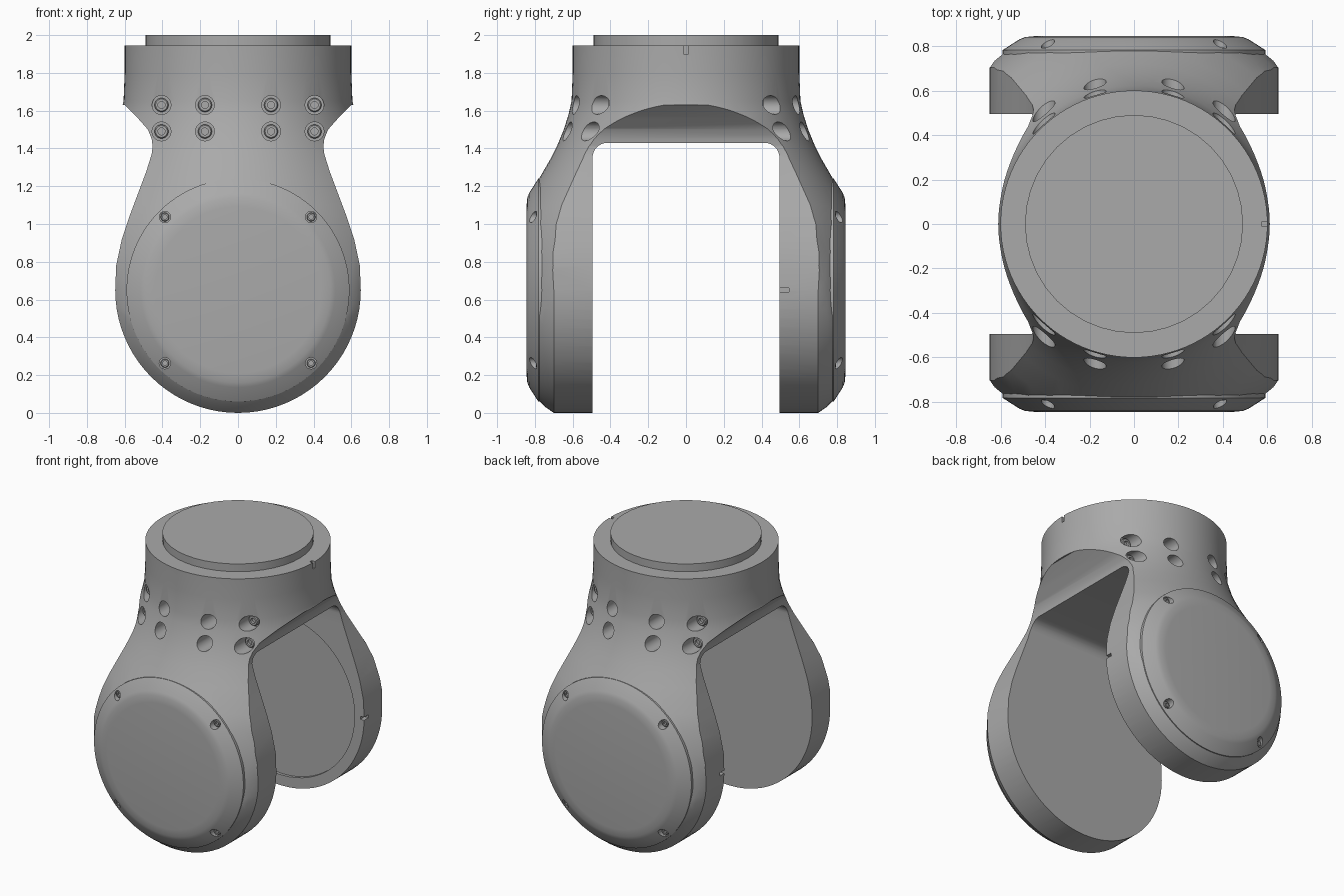
import bpy, bmesh, math
from mathutils import Matrix, Vector

cube = bpy.data.objects.get("Cube")
if cube:
    bpy.data.objects.remove(cube, do_unlink=True)

grey = bpy.data.materials.new("plain grey")
grey.use_nodes = True
grey.diffuse_color = (0.4, 0.4, 0.4, 1)
grey.node_tree.nodes["Principled BSDF"].inputs["Base Color"].default_value = (0.4, 0.4, 0.4, 1)

HUB = 0.65      # height of the joint axis, also the arm radius
SLOT = 0.495    # half the gap between the arms


def make(name, bm):
    bmesh.ops.recalc_face_normals(bm, faces=bm.faces)
    mesh = bpy.data.meshes.new(name)
    bm.to_mesh(mesh)
    bm.free()
    mesh.materials.append(grey)
    ob = bpy.data.objects.new(name, mesh)
    bpy.context.collection.objects.link(ob)
    return ob


def lathe(name, profile, matrix=Matrix(), segments=64):
    """Revolve (radius, height) points about z, then place with a matrix."""
    bm = bmesh.new()
    vs = [bm.verts.new((r, 0, z)) for r, z in profile]
    es = [bm.edges.new(p) for p in zip(vs, vs[1:])]
    bmesh.ops.spin(bm, geom=vs + es, axis=(0, 0, 1), cent=(0, 0, 0),
                   angle=2 * math.pi, steps=segments)
    bmesh.ops.remove_doubles(bm, verts=bm.verts, dist=1e-5)
    bm.transform(matrix)
    return make(name, bm)


def prism(name, points, direction):
    """Extrude a closed outline of 3D points along a direction."""
    bm = bmesh.new()
    face = bm.faces.new([bm.verts.new(p) for p in points])
    ext = bmesh.ops.extrude_face_region(bm, geom=[face])
    moved = [g for g in ext["geom"] if isinstance(g, bmesh.types.BMVert)]
    bmesh.ops.translate(bm, verts=moved, vec=direction)
    return make(name, bm)


def outward(side, x=0, z=0):
    """Matrix that turns local z towards the front (-1) or back (+1)."""
    return Matrix.Translation((x, 0, z)) @ Matrix.Rotation(-side * math.pi / 2, 4, "X")


def box(name, centre, size):
    bm = bmesh.new()
    bmesh.ops.create_cube(bm, size=1, matrix=Matrix.Translation(centre) @ Matrix.Diagonal((*size, 1)))
    return make(name, bm)


def boolean(target, cutter, operation="DIFFERENCE"):
    mod = target.modifiers.new("cut", "BOOLEAN")
    mod.object, mod.operation, mod.solver = cutter, operation, "EXACT"
    bpy.context.view_layer.objects.active = target
    bpy.ops.object.modifier_apply(modifier=mod.name)
    bpy.data.objects.remove(cutter, do_unlink=True)


def smooth(ob, angle=25):
    bpy.ops.object.select_all(action="DESELECT")
    ob.select_set(True)
    bpy.context.view_layer.objects.active = ob
    bpy.ops.object.shade_smooth_by_angle(angle=math.radians(angle))


# Flared body of revolution, round at the collar
body = lathe("fork_body", [
    (0, 1.945), (0.6, 1.945), (0.6, 1.8), (0.606, 1.65), (0.622, 1.58), (0.647, 1.5),
    (0.68, 1.42), (0.72, 1.34), (0.775, 1.245), (0.86, 1.1), (0.905, 1.0),
    (0.945, 0.85), (0.965, 0.7), (0.965, -0.1), (0, -0.1)], segments=96)

# Front outline: round arm end, narrow waist, wide collar
arc = [(HUB * math.sin(a), HUB - HUB * math.cos(a))
       for a in (math.pi / 2 * i / 20 for i in range(1, 21))]
right = arc + [(0.645, 0.78), (0.615, 0.92), (0.575, 1.04), (0.53, 1.16), (0.485, 1.28),
               (0.457, 1.37), (0.452, 1.41), (0.457, 1.45), (0.477, 1.5), (0.53, 1.56),
               (0.6, 1.63), (0.7, 1.64), (0.7, 2.1)]
outline = [(0, 0)] + right + [(-x, z) for x, z in reversed(right)]
boolean(body, prism("outline_tool", [(x, -1.2, z) for x, z in outline], (0, 2.4, 0)), "INTERSECT")

# Flat outer faces with a bevelled rim round the arm ends
bm = bmesh.new()
for y, r in ((0.7, HUB), (0.75, 0.615), (0.78, 0.585)):
    for i in range(41):
        a = math.pi * (1 + i / 40)
        for s in (-1, 1):
            bm.verts.new((r * math.cos(a), s * y, HUB + r * math.sin(a)))
    for x in (-r, r):
        for s in (-1, 1):
            bm.verts.new((x, s * y, 2.3))
bmesh.ops.convex_hull(bm, input=bm.verts)
boolean(body, make("rim_tool", bm), "INTERSECT")

# Gap between the arms with rounded inner corners
f = 0.08
corner = [(SLOT - f + f * math.cos(a), 1.43 - f + f * math.sin(a))
          for a in (math.pi / 2 * i / 8 for i in range(9))]
gap = [(SLOT, -0.5)] + corner
gap += [(-y, z) for y, z in reversed(gap)]
boolean(body, prism("gap_tool", [(-1, y, z) for y, z in gap], (2, 0, 0)))

# Shallow bearing recess in the back arm, and index notches
boolean(body, lathe("recess_tool", [(0, 0.4), (0.575, 0.4), (0.575, 0.515), (0, 0.515)], outward(1, 0, HUB)))
for x in (-HUB, HUB):
    boolean(body, box("notch_tool", (x, 0.515, HUB), (0.06, 0.06, 0.022)))
boolean(body, box("notch_tool", (0.6, 0, 1.93), (0.05, 0.024, 0.06)))


def screw(name, side, x, z, seat, radius):
    """Socket head screw sitting on its seat."""
    h = radius * 0.8
    smooth(lathe(name, [(0, seat - 0.01), (radius, seat - 0.01), (radius, seat + h * 0.8),
                        (radius * 0.85, seat + h), (radius * 0.5, seat + h),
                        (radius * 0.5, seat + h * 0.4), (0, seat + h * 0.4)],
                 outward(side, x, z), 18))


for side, label in ((-1, "front"), (1, "back")):
    # Collar bolts in counterbored holes
    for z, seat in ((1.63, 0.38), (1.49, 0.42)):
        for x in (-0.405, -0.175, 0.175, 0.405):
            boolean(body, lathe("bore_tool", [(0, seat), (0.05, seat), (0.05, 1), (0, 1)],
                                outward(side, x, z), 24))
            screw(label + "_collar_bolt", side, x, z, seat, 0.037)
    # Round arm cover with four screws
    cover = lathe(label + "_cover", [(0, 0.73), (0.59, 0.73), (0.59, 0.782), (0.515, 0.83),
                                     (0.49, 0.84), (0.44, 0.845), (0, 0.845)],
                  outward(side, 0, HUB), 96)
    for x in (-0.387, 0.387):
        for z in (HUB - 0.387, HUB + 0.387):
            boolean(cover, lathe("bore_tool", [(0, 0.775), (0.03, 0.775), (0.03, 1), (0, 1)],
                                 outward(side, x, z), 20))
            screw(label + "_cover_screw", side, x, z, 0.775, 0.023)
    smooth(cover)

smooth(body)

# Raised disc on top of the collar
smooth(lathe("top_disc", [(0, 1.92), (0.49, 1.92), (0.49, 2), (0, 2)], segments=40))
